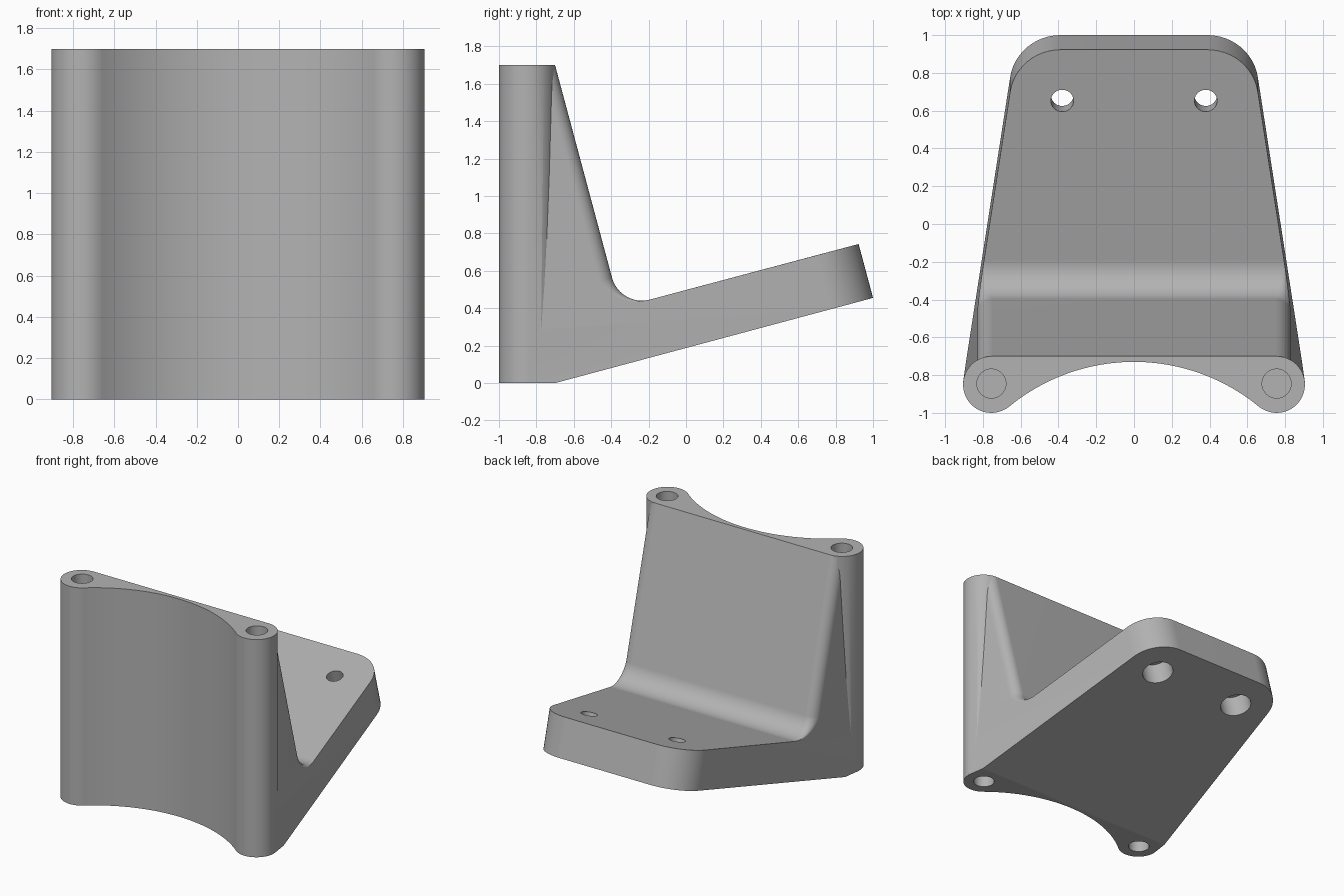
import bpy, bmesh
from math import radians, sin, cos, tan, pi, atan, atan2, hypot
from mathutils import Matrix

if "Cube" in bpy.data.objects:
    bpy.data.objects.remove(bpy.data.objects["Cube"], do_unlink=True)

grey = bpy.data.materials.new("plain grey")
grey.use_nodes = True
colour = (0.45, 0.45, 0.45, 1)
grey.diffuse_color = colour
grey.node_tree.nodes["Principled BSDF"].inputs["Base Color"].default_value = colour

# Frame of the tilted plate: local y runs along it, local z is its normal
TILT = Matrix.Translation((0, -0.7, 0)) @ Matrix.Rotation(radians(15), 4, "X")
TAPER, HALF = 0.15, 0.885
THICK, LENGTH, HEIGHT = 0.298, 1.76, 1.7
BOSS_X, BOSS_Y, BOSS_R = 0.755, -0.85, 0.15


def loft(name, sections, matrix=Matrix()):
    """Skin a stack of equal-length (outline, height) sections into a solid."""
    bm = bmesh.new()
    rings = [[bm.verts.new((x, y, z)) for x, y in pts] for pts, z in sections]
    bm.faces.new(rings[0][::-1])
    bm.faces.new(rings[-1])
    n = len(rings[0])
    for low, high in zip(rings, rings[1:]):
        for i in range(n):
            j = (i + 1) % n
            bm.faces.new((low[i], low[j], high[j], high[i]))
    bmesh.ops.recalc_face_normals(bm, faces=bm.faces)
    bm.transform(matrix)
    mesh = bpy.data.meshes.new(name)
    bm.to_mesh(mesh)
    bm.free()
    mesh.materials.append(grey)
    ob = bpy.data.objects.new(name, mesh)
    bpy.context.collection.objects.link(ob)
    return ob


def arc(cx, cy, r, a0, a1, n):
    return [(cx + r * cos(a0 + (a1 - a0) * i / n), cy + r * sin(a0 + (a1 - a0) * i / n))
            for i in range(n + 1)]


def cylinder(name, x, y, r, z0, z1, matrix=Matrix()):
    ring = arc(x, y, r, 0, 2 * pi, 48)[:-1]
    return loft(name, [(ring, z0), (ring, z1)], matrix)


def tapered(back, r):
    """Tapered outline with its two back corners rounded."""
    lean = atan(TAPER)
    edge = HALF - TAPER * back
    cx = edge - r * tan((pi / 2 - lean) / 2)
    right = arc(cx, back - r, r, lean, pi / 2, 12)
    front = HALF + TAPER * 0.5
    return [(-front, -0.5), (front, -0.5)] + right + [(-x, y) for x, y in right[::-1]]


def combine(target, other, operation):
    mod = target.modifiers.new("cut", "BOOLEAN")
    mod.operation, mod.object, mod.solver = operation, other, "EXACT"
    bpy.context.view_layer.objects.active = target
    bpy.ops.object.modifier_apply(modifier=mod.name)
    bpy.data.objects.remove(other, do_unlink=True)


# Plate, concave fillet and upright in one stack of sections
FACE, FILLET, EDGE = 0.44, 0.165, 0.08
stack = [(tapered(LENGTH, 0.27), 0), (tapered(LENGTH, 0.27), THICK)]
for i in range(13):
    a = pi / 2 * i / 12
    back = FACE + FILLET * (1 - sin(a))
    stack.append((tapered(back, 0.008 + (EDGE - 0.008) * i / 12),
                  THICK + 0.002 + FILLET * (1 - cos(a))))
stack.append((tapered(FACE, EDGE), 1.85))
bracket = loft("bracket", stack, TILT)

# Trim to the floor, the top and the hollow front
hollow_r = ((BOSS_X ** 2 + (BOSS_Y + 0.73) ** 2 - BOSS_R ** 2)
            / (2 * (BOSS_R - (BOSS_Y + 0.73))))
hollow_y = -0.73 - hollow_r
meet = atan2(BOSS_Y - hollow_y, BOSS_X)
inset = BOSS_R - 0.004
outline = (arc(-BOSS_X, BOSS_Y, inset, pi, 2 * pi - meet, 16)
           + arc(0, hollow_y, hollow_r, pi - meet, meet, 48)
           + arc(BOSS_X, BOSS_Y, inset, pi + meet, 2 * pi, 16)
           + [(0.95, -0.75), (1, 1.2), (-1, 1.2), (-0.95, -0.75)])
combine(bracket, loft("trim", [(outline, 0), (outline, HEIGHT)]), "INTERSECT")

for side in (-1, 1):
    # Upright boss with a blind hole in each end
    x = side * BOSS_X
    combine(bracket, cylinder("boss", x, BOSS_Y, BOSS_R, 0, HEIGHT), "UNION")
    for z0, z1 in ((-0.1, 0.4), (HEIGHT - 0.4, HEIGHT + 0.1)):
        combine(bracket, cylinder("boss_hole", x, BOSS_Y + 0.005, 0.077, z0, z1), "DIFFERENCE")
    # Plate hole, counterbored from beneath
    for r, z1 in ((0.06, 0.5), (0.115, 0.18)):
        combine(bracket, cylinder("plate_hole", side * 0.38, 1.48, r, -0.1, z1, TILT),
                "DIFFERENCE")

# Smooth curves, crisp edges
bpy.ops.object.select_all(action="DESELECT")
bracket.select_set(True)
bpy.context.view_layer.objects.active = bracket
bpy.ops.object.shade_smooth_by_angle(angle=radians(25))
weighted = bracket.modifiers.new("even_normals", "WEIGHTED_NORMAL")
weighted.keep_sharp = True
